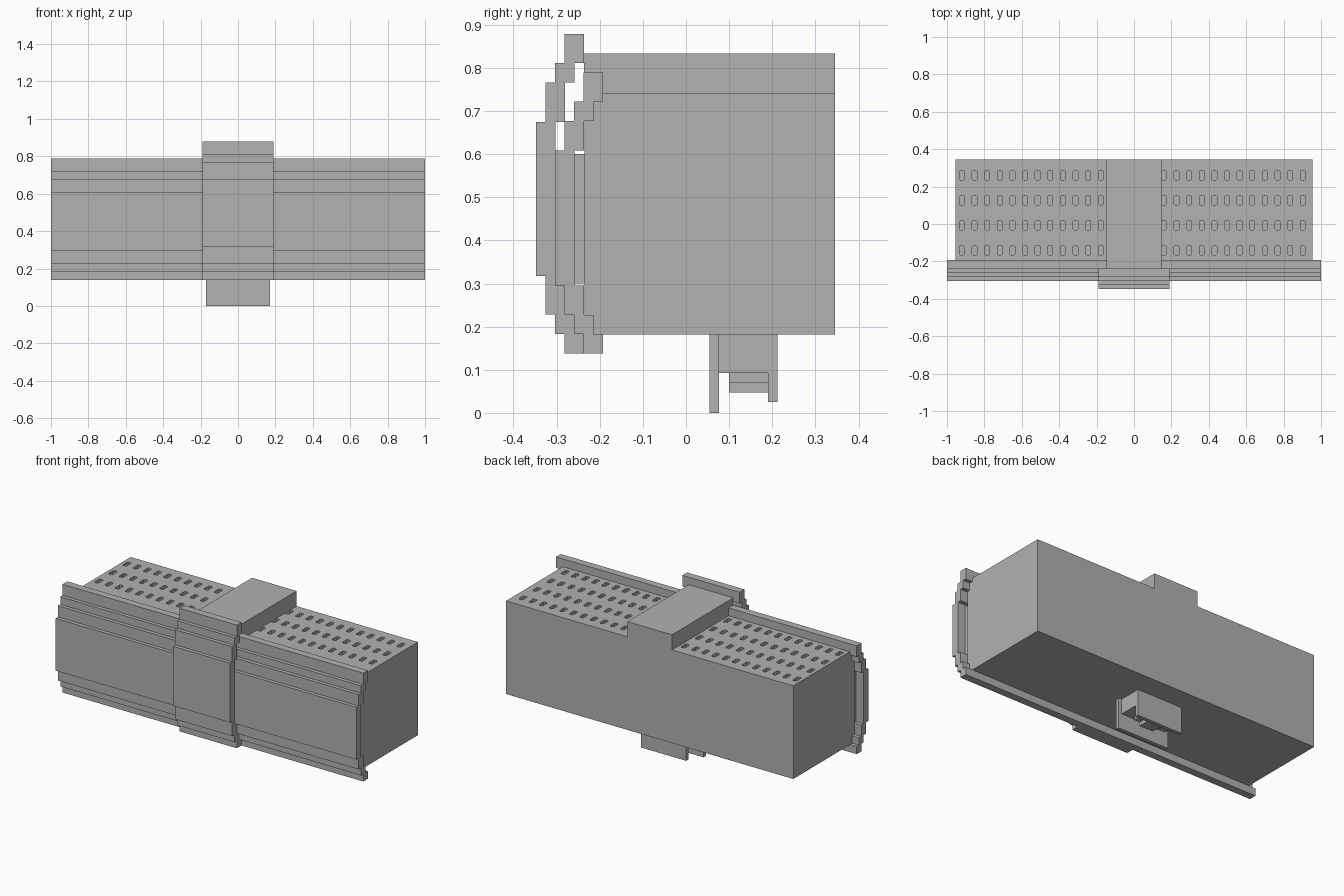
import bpy
import bmesh

if "Cube" in bpy.data.objects:
    bpy.data.objects.remove(bpy.data.objects["Cube"], do_unlink=True)

# Single flat material
grey = bpy.data.materials.new("mid_grey")
grey.use_nodes = True
tone = (0.445, 0.445, 0.445, 1)
grey.diffuse_color = tone
grey.node_tree.nodes["Principled BSDF"].inputs["Base Color"].default_value = tone


def finish(name, bm):
    bmesh.ops.recalc_face_normals(bm, faces=bm.faces)
    mesh = bpy.data.meshes.new(name)
    bm.to_mesh(mesh)
    bm.free()
    mesh.materials.append(grey)
    obj = bpy.data.objects.new(name, mesh)
    bpy.context.collection.objects.link(obj)
    return obj


def extrude(bm, outline, direction):
    """Turn a closed outline into a solid prism."""
    face = bm.faces.new([bm.verts.new(p) for p in outline])
    moved = bmesh.ops.extrude_face_region(bm, geom=[face])["geom"]
    verts = [g for g in moved if isinstance(g, bmesh.types.BMVert)]
    bmesh.ops.translate(bm, verts=verts, vec=direction)


def box(name, half_x, y0, y1, z0, z1):
    bm = bmesh.new()
    outline = [(-half_x, y0, z0), (half_x, y0, z0), (half_x, y1, z0), (-half_x, y1, z0)]
    extrude(bm, outline, (0, 0, z1 - z0))
    return finish(name, bm)


def stepped_plate(name, half_x, y_top, heights):
    """Armour plate bulging forward in equal steps between the given heights."""
    step, thick = 0.022, 0.045
    front = []
    last = len(heights) - 2
    for i in range(last + 1):
        y = y_top - step * min(i, last - i)
        front += [(y, heights[i]), (y, heights[i + 1])]
    back = [(y + thick, z) for y, z in reversed(front)]
    bm = bmesh.new()
    extrude(bm, [(-half_x, y, z) for y, z in front + back], (2 * half_x, 0, 0))
    return finish(name, bm)


# Hull and raised spine
hull = box("hull", 0.955, -0.235, 0.345, 0.182, 0.742)
box("hull_front_core", 0.95, -0.262, -0.23, 0.3, 0.6)
box("spine", 0.148, -0.237, 0.345, 0.742, 0.833)

# Stepped front plates
stepped_plate("wide_front_plate", 1.0, -0.238,
              [0.789, 0.722, 0.677, 0.609, 0.295, 0.227, 0.183, 0.138])
stepped_plate("centre_front_plate", 0.19, -0.282,
              [0.878, 0.811, 0.766, 0.675, 0.318, 0.228, 0.183, 0.138])

# Rows of recessed top slots on both sides of the spine
bm = bmesh.new()
w, h, c = 0.013, 0.026, 0.006
corners = [(w, h - c), (w - c, h), (c - w, h), (-w, h - c),
           (-w, c - h), (c - w, -h), (w - c, -h), (w, c - h)]
for row in range(4):
    for col in range(28):
        if 12 <= col <= 15:
            continue
        x, y = -0.92 + 0.0675 * col, 0.26 - 0.1335 * row
        extrude(bm, [(x + dx, y + dy, 0.717) for dx, dy in corners], (0, 0, 0.06))
cutter = finish("slot_cutter", bm)
cutter.hide_render = True
cutter.hide_viewport = True
cut = hull.modifiers.new("slots", "BOOLEAN")
cut.operation = "DIFFERENCE"
cut.solver = "EXACT"
cut.object = cutter

# Mount beneath the hull
box("mount_block", 0.15, 0.077, 0.192, 0.092, 0.182)
box("mount_front_plate", 0.17, 0.055, 0.077, 0.0, 0.182)
box("mount_back_plate", 0.15, 0.19, 0.212, 0.025, 0.182)
box("mount_upper_lug", 0.08, 0.1, 0.19, 0.07, 0.092)
box("mount_lower_lug", 0.045, 0.1, 0.19, 0.047, 0.07)
